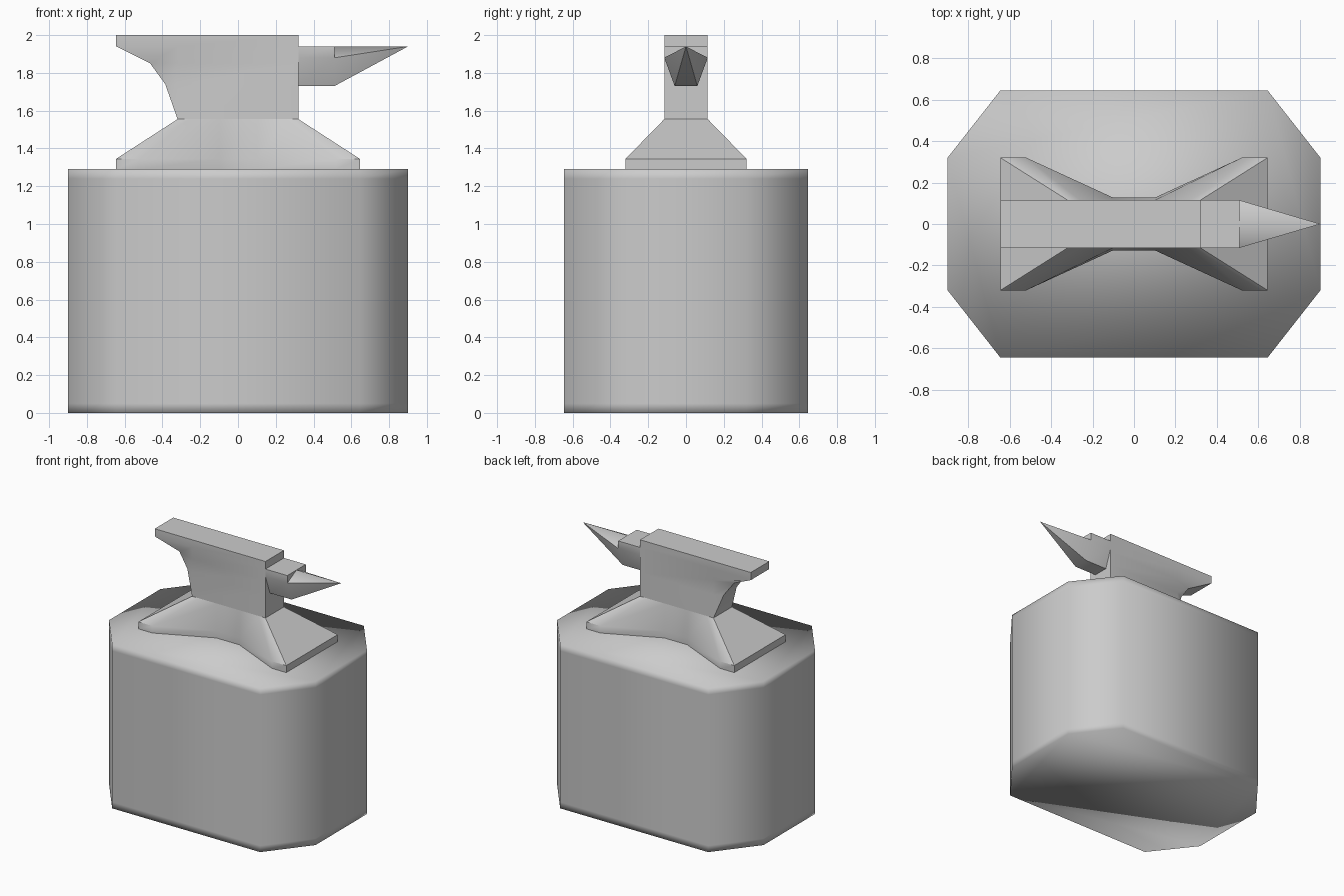
import bpy, bmesh, math

if "Cube" in bpy.data.objects:
    bpy.data.objects.remove(bpy.data.objects["Cube"])


def loft(name, rings, cap_start=False, cap_end=False, angle=None):
    """Skin a list of equal-length point rings; coincident points are merged."""
    bm = bmesh.new()
    loops = [[bm.verts.new(p) for p in ring] for ring in rings]
    for a, b in zip(loops, loops[1:]):
        for i in range(len(a)):
            j = (i + 1) % len(a)
            bm.faces.new((a[i], a[j], b[j], b[i]))
    if cap_start:
        bm.faces.new(loops[0][::-1])
    if cap_end:
        bm.faces.new(loops[-1])
    bmesh.ops.remove_doubles(bm, verts=bm.verts, dist=0.0005)
    bmesh.ops.recalc_face_normals(bm, faces=bm.faces)
    mesh = bpy.data.meshes.new(name)
    bm.to_mesh(mesh)
    bm.free()
    obj = bpy.data.objects.new(name, mesh)
    bpy.context.collection.objects.link(obj)
    bpy.ops.object.select_all(action='DESELECT')
    obj.select_set(True)
    bpy.context.view_layer.objects.active = obj
    if angle is None:
        bpy.ops.object.shade_smooth()
    else:
        bpy.ops.object.shade_smooth_by_angle(angle=math.radians(angle))
    return obj


def four_way(quarter, z):
    """Mirror a quarter outline (running from +x side to +y side) into a full ring."""
    half = quarter + [(-x, y) for x, y in reversed(quarter)]
    return [(x, y, z) for x, y in half + [(-x, -y) for x, y in half]]


# wooden stand: chamfered block with tight loops near top and bottom
stand = [(0.90, 0.32), (0.645, 0.645)]
loft("stand_block", [four_way(stand, z) for z in (0, 0.05, 1.24, 1.29)], True, True)

# flared foot with a pinched waist
foot = [(0.645, 0.32), (0.52, 0.32), (0.10, 0.127)]
waist = [(0.32, 0.115), (0.26, 0.115), (0.10, 0.115)]
loft("anvil_foot", [four_way(foot, 1.29), four_way(foot, 1.345), four_way(waist, 1.555)],
     True, False, 40)

# body and face, with an overhanging heel that narrows underneath
W = 0.115
body = []
for z, heel_x, heel_w in ((1.555, -0.32, W), (1.74, -0.385, 0.08), (1.85, -0.465, 0.065),
                          (1.94, -0.645, W), (2.0, -0.645, W)):
    body.append([(0.32, -W, z), (0.32, W, z), (-0.32, W, z), (heel_x, heel_w, z),
                 (heel_x, -heel_w, z), (-0.32, -W, z)])
loft("anvil_body", body, False, True, 40)


# step and horn: square-topped neck drops to a ridged section, then a point
def neck(x, corner_z):
    side = [(W, corner_z), (W, 1.88), (0.06, 1.73)]
    return ([(x, 0, 1.94)] + [(x, y, z) for y, z in side]
            + [(x, -y, z) for y, z in reversed(side)])


loft("anvil_horn", [neck(0.32, 1.94), neck(0.51, 1.94), neck(0.51, 1.88),
                    [(0.90, 0, 1.94)] * 7], False, False, 60)
